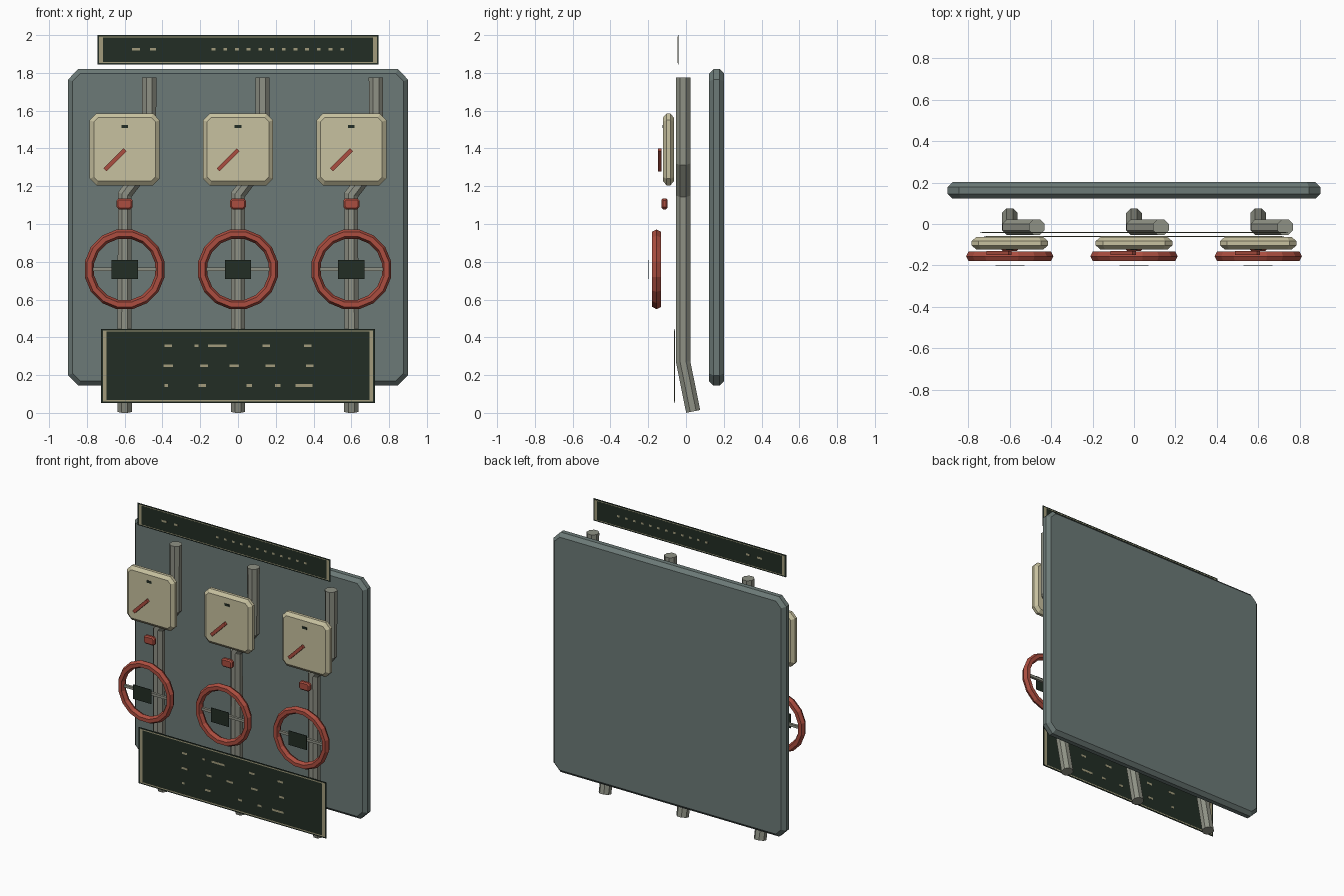
import bpy, bmesh, math
from mathutils import Vector, Matrix

if "Cube" in bpy.data.objects:
    bpy.data.objects.remove(bpy.data.objects["Cube"])


def material(name, rgb):
    m = bpy.data.materials.new(name)
    m.diffuse_color = (*rgb, 1)
    m.use_nodes = True
    m.node_tree.nodes["Principled BSDF"].inputs["Base Color"].default_value = m.diffuse_color
    return m


SLATE = material("slate_grey", (0.150, 0.195, 0.185))
PIPE = material("pipe_grey", (0.275, 0.285, 0.235))
CREAM = material("cream", (0.575, 0.535, 0.350))
RED = material("valve_red", (0.410, 0.075, 0.050))
DARK = material("dark_green", (0.016, 0.027, 0.018))
TAN = material("sign_tan", (0.36, 0.33, 0.20))


def finish(bm, name, mat):
    bmesh.ops.recalc_face_normals(bm, faces=bm.faces[:])
    me = bpy.data.meshes.new(name)
    bm.to_mesh(me)
    bm.free()
    me.materials.append(mat)
    ob = bpy.data.objects.new(name, me)
    bpy.context.collection.objects.link(ob)
    return ob


def skin(bm, rings, closed=False):
    """Bridge successive vertex rings; cap the ends unless closed."""
    n = len(rings[0])
    for i in range(len(rings) if closed else len(rings) - 1):
        a, b = rings[i], rings[(i + 1) % len(rings)]
        for j in range(n):
            k = (j + 1) % n
            bm.faces.new((a[j], a[k], b[k], b[j]))
    if not closed:
        bm.faces.new(rings[0])
        bm.faces.new(rings[-1])


def slab(name, mat, x, z, hx, hz, y0, y1, corner, inset):
    """Panel with clipped corners and chamfered front and back rims."""
    bm = bmesh.new()
    d = min(inset, (y1 - y0) * 0.32)
    rings = []
    for y, e in ((y0, inset), (y0 + d, 0), (y1 - d, 0), (y1, inset)):
        a, b, c = hx - e, hz - e, corner - e * 0.6
        pts = [(a, b - c), (a - c, b), (c - a, b), (-a, b - c),
               (-a, c - b), (c - a, -b), (a - c, -b), (a, c - b)]
        rings.append([bm.verts.new((x + p, y, z + q)) for p, q in pts])
    skin(bm, rings)
    return finish(bm, name, mat)


def boxes(name, mat, items):
    """Boxes given as (x, y, z, sx, sy, sz, turn about y in degrees)."""
    bm = bmesh.new()
    for x, y, z, sx, sy, sz, turn in items:
        bmesh.ops.create_cube(bm, size=1, matrix=Matrix.Translation((x, y, z))
                              @ Matrix.Rotation(math.radians(turn), 4, 'Y')
                              @ Matrix.Diagonal((sx, sy, sz, 1)))
    return finish(bm, name, mat)


def tube(name, mat, path, r, sides=8):
    """Mitred tube along a path of mostly vertical points."""
    bm = bmesh.new()
    pts = [Vector(p) for p in path]
    rings = []
    for i, p in enumerate(pts):
        t_in = (p - pts[i - 1]).normalized() if i else (pts[1] - p).normalized()
        t_out = (pts[i + 1] - p).normalized() if i < len(pts) - 1 else t_in
        t = (t_in + t_out).normalized()
        u = Vector((0, 1, 0)).cross(t).normalized()
        v = t.cross(u)
        ring = []
        for j in range(sides):
            a = math.tau * (j + 0.5) / sides
            ring.append(bm.verts.new(p + r * (u * math.cos(a) + v * math.sin(a))))
        rings.append(ring)
    skin(bm, rings)
    return finish(bm, name, mat)


def wheel(name, mat, x, y, z, major, minor, segs=16, sides=6):
    bm = bmesh.new()
    rings = []
    for i in range(segs):
        a = math.tau * (i + 0.5) / segs
        ring = []
        for j in range(sides):
            b = math.tau * j / sides
            q = major + minor * math.cos(b)
            ring.append(bm.verts.new((x + q * math.cos(a), y + minor * 1.1 * math.sin(b),
                                      z + q * math.sin(a))))
        rings.append(ring)
    skin(bm, rings, closed=True)
    return finish(bm, name, mat)


def sign(name, y, z0, z1, hx, side, rim, marks):
    """Thin dark plate with a tan border and small tan dashes, seen on both faces."""
    zc, h = (z0 + z1) / 2, z1 - z0
    boxes(name, DARK, [(0, y, zc, 2 * hx, 0.003, h, 0)])
    w = 2 * hx - 0.02
    border = [(s * (hx - 0.01 - side / 2), y, zc, side, 0.005, h - 0.016, 0) for s in (-1, 1)]
    border += [(0, y, zc + s * (h / 2 - 0.008 - rim / 2), w, 0.005, rim, 0) for s in (-1, 1)]
    boxes(name + "_border", TAN, border)
    boxes(name + "_dashes", TAN, [(mx, y, mz, mw, 0.005, 0.014, 0) for mx, mz, mw in marks])


# Backboard
slab("backboard", SLATE, 0, 0.982, 0.90, 0.838, 0.122, 0.202, 0.055, 0.024)

# Three identical valve stations
for i, x in enumerate((-0.6, 0.0, 0.6), 1):
    tube(f"pipe_{i}", PIPE, [(x, 0.038, 0.008), (x, -0.015, 0.27), (x, -0.015, 1.155),
                             (x + 0.13, -0.015, 1.325), (x + 0.13, -0.015, 1.775)], 0.041)
    # gauge
    slab(f"gauge_box_{i}", CREAM, x, 1.395, 0.185, 0.19, -0.122, -0.064, 0.035, 0.022)
    boxes(f"gauge_mark_{i}", DARK, [(x, -0.123, 1.515, 0.036, 0.004, 0.016, 0)])
    boxes(f"gauge_needle_{i}", RED, [(x - 0.052, -0.14, 1.34, 0.15, 0.018, 0.022, -45)])
    # clamp on the pipe
    slab(f"pipe_clamp_{i}", RED, x, 1.107, 0.042, 0.029, -0.13, -0.098, 0.012, 0.008)
    # hand wheel
    wheel(f"hand_wheel_{i}", RED, x, -0.156, 0.76, 0.19, 0.025)
    boxes(f"wheel_spoke_{i}", PIPE, [(x, -0.156, 0.76, 0.38, 0.018, 0.018, 0)])
    boxes(f"wheel_plate_{i}", DARK, [(x, -0.199, 0.76, 0.14, 0.003, 0.10, 0)])

# Signs
top_marks = [(-0.54, 1.925, 0.04), (-0.45, 1.925, 0.03)]
top_marks += [(-0.13 + 0.062 * k, 1.925, 0.02) for k in range(12)]
sign("top_sign", -0.042, 1.845, 2.0, 0.745, 0.02, 0.004, top_marks)

low_marks = [(-0.37, 0.355, 0.04), (-0.22, 0.355, 0.02), (-0.11, 0.355, 0.10),
             (0.15, 0.355, 0.04), (0.37, 0.355, 0.04), (-0.37, 0.25, 0.05),
             (-0.18, 0.25, 0.04), (-0.02, 0.25, 0.05), (0.17, 0.25, 0.05),
             (0.38, 0.25, 0.04), (-0.38, 0.145, 0.02), (-0.19, 0.145, 0.04),
             (0.06, 0.145, 0.03), (0.21, 0.145, 0.03), (0.35, 0.145, 0.09)]
sign("bottom_sign", -0.06, 0.053, 0.445, 0.725, 0.02, 0.007, low_marks)
